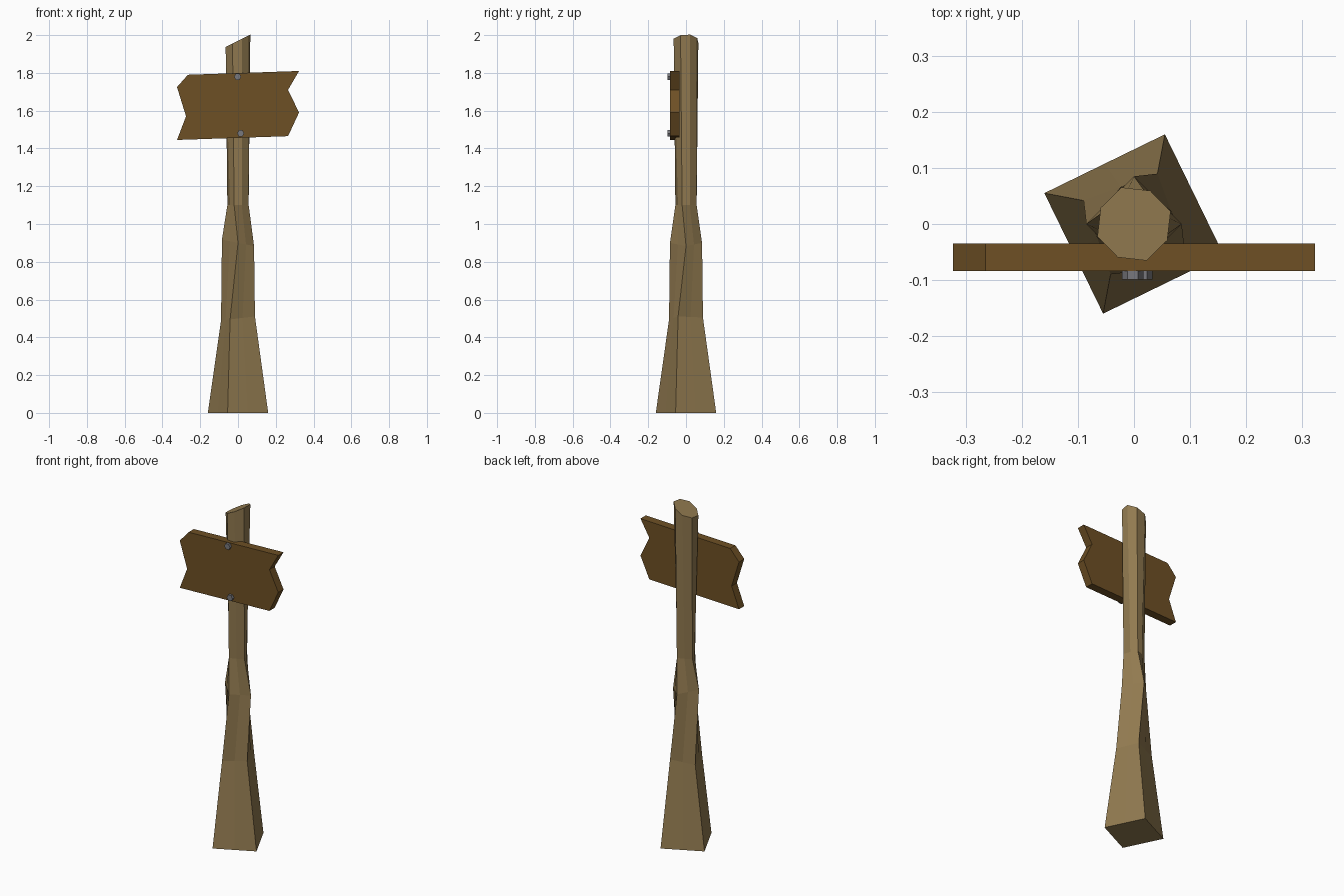
import bpy, bmesh, math

if "Cube" in bpy.data.objects:
    bpy.data.objects.remove(bpy.data.objects["Cube"])

def material(name, rgb):
    m = bpy.data.materials.new(name)
    m.diffuse_color = (*rgb, 1)
    m.use_nodes = True
    m.node_tree.nodes["Principled BSDF"].inputs["Base Color"].default_value = m.diffuse_color
    return m

POST = material("weathered wood", (0.285, 0.195, 0.080))
BOARD = material("dark board wood", (0.155, 0.080, 0.018))
NAIL = material("grey iron", (0.19, 0.19, 0.205))

def finish(bm, name, mat):
    bmesh.ops.recalc_face_normals(bm, faces=bm.faces)
    me = bpy.data.meshes.new(name)
    bm.to_mesh(me)
    bm.free()
    me.materials.append(mat)
    ob = bpy.data.objects.new(name, me)
    bpy.context.collection.objects.link(ob)
    return ob

def loft(name, rings, mat):
    bm = bmesh.new()
    loops = [[bm.verts.new(p) for p in r] for r in rings]
    n = len(loops[0])
    for a, b in zip(loops, loops[1:]):
        for i in range(n):
            j = (i + 1) % n
            bm.faces.new((a[i], a[j], b[j], b[i]))
    bm.faces.new(loops[0][::-1])
    bm.faces.new(loops[-1])
    return finish(bm, name, mat)

# Post: twisted square base blending into an octagonal, slanted top
def ring(z, angle, corner, mid, tilt):
    pts = []
    for k in range(8):
        a = math.radians(angle + 45 * k)
        r = mid if k % 2 else corner
        x, y = r * math.cos(a), r * math.sin(a)
        pts.append((x, y, z + tilt * x))
    return pts

loft("post", [
    ring(0.00, -109, 0.169, 0.1195, 0),
    ring(0.50, -115, 0.099, 0.070, 0.12),
    ring(0.90, -90, 0.085, 0.060, -0.2),
    ring(1.10, -110, 0.060, 0.047, 0),
    ring(1.97, -116, 0.066, 0.069, 0.5),
], POST)

# Sign board: notched outline extruded in y
outline = [(-0.323, 1.445), (-0.275, 1.57), (-0.323, 1.725), (-0.265, 1.79),
           (0.323, 1.81), (0.265, 1.71), (0.323, 1.59), (0.265, 1.465)]
loft("sign_board", [[(x, y, z) for x, z in outline] for y in (-0.084, -0.035)], BOARD)

# Nail heads
for i, (cx, cz) in enumerate([(-0.002, 1.78), (0.014, 1.48)]):
    hexagon = [(cx + 0.019 * math.cos(math.radians(60 * k)),
                cz + 0.019 * math.sin(math.radians(60 * k))) for k in range(6)]
    loft(f"nail_{i + 1}", [[(x, y, z) for x, z in hexagon] for y in (-0.099, -0.08)], NAIL)
